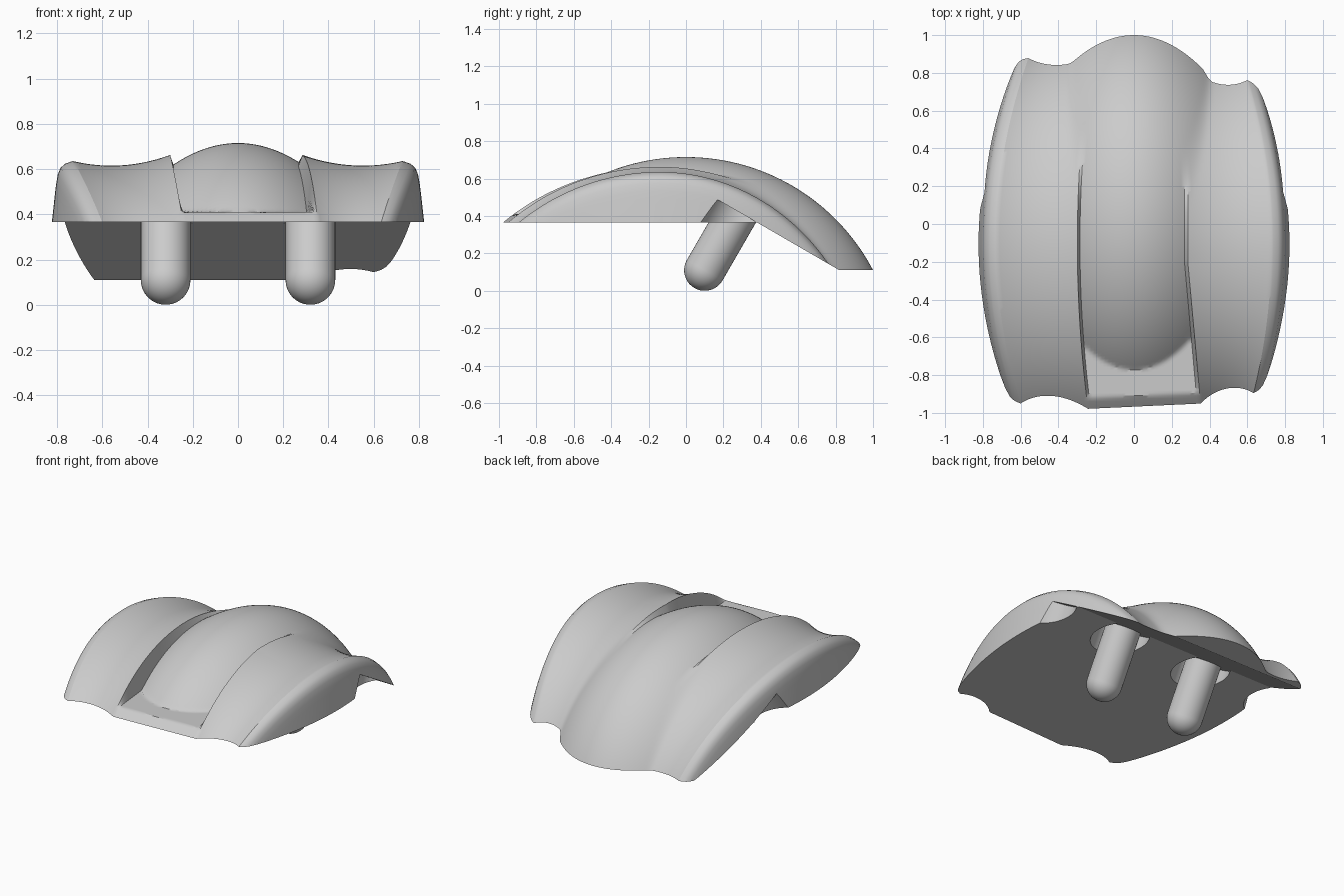
import bpy, bmesh, math
from mathutils import Matrix, Vector

if "Cube" in bpy.data.objects:
    bpy.data.objects.remove(bpy.data.objects["Cube"])

TILT = Matrix.Rotation(math.radians(-30), 4, 'X')   # peg axis, square to the sloped underside
PEG_X, PEG_R, PEG_LEN = 0.32, 0.11, 0.361


def make_object(name, bm):
    bmesh.ops.recalc_face_normals(bm, faces=bm.faces)
    mesh = bpy.data.meshes.new(name)
    bm.to_mesh(mesh)
    bm.free()
    ob = bpy.data.objects.new(name, mesh)
    bpy.context.collection.objects.link(ob)
    return ob


def activate(ob):
    bpy.ops.object.select_all(action='DESELECT')
    ob.select_set(True)
    bpy.context.view_layer.objects.active = ob


def cut(ob, cutter):
    cutter.hide_render = True
    activate(ob)
    mod = ob.modifiers.new("cut", 'BOOLEAN')
    mod.operation, mod.solver, mod.object = 'DIFFERENCE', 'EXACT', cutter
    bpy.ops.object.modifier_apply(modifier=mod.name)
    bpy.data.objects.remove(cutter)


def arc(r, d):
    return math.sqrt(max(r * r - d * d, 0)) if r > 0 else 0


def taper(y):
    return 1 - 0.245 * (y + 0.1) ** 2


# Arched side lobes: slightly longer on the left than on the right
def side(s, x, y):
    r = 1.125 + 0.7 * (min(max(abs(s), 0.3), 0.73) - 0.56) ** 2
    k = 1.06 - 0.06 * x if y < -0.14 else 1.01 - 0.085 * x
    return -0.51 + arc(r, (y + 0.14) / k)


# Central dome
def dome(x, y):
    return -0.414 + arc(1.129 - 1.17 * x * x, y)


def smooth_max(a, b, k=0.025):
    h = max(k - abs(a - b), 0) / k
    return max(a, b) + h * h * k / 4


# Rounded outer rim: (position, drop below the lobe)
RIM = [(0.74, 0.003), (0.765, 0.012), (0.785, 0.03), (0.797, 0.06),
       (0.804, 0.10), (0.809, 0.14), (0.823, 0.27), (0.86, 0.75)]
OUTER = [(0.3 + 0.43 * i / 22, 0) for i in range(23)] + RIM
INNER = [-1 + 2 * i / 32 for i in range(33)]


def section(y):
    w = taper(y)
    left = -0.3 * w
    right = 0.285 + 0.09 * max(0, -y - 0.2) if y < 0.2 else 0.285 - 0.05 * (y - 0.2)
    pts = []

    def lobe(sign, edge):
        out = []
        for s, drop in OUTER:
            x = edge + (sign * 0.82 * w - edge) * (s - 0.3) / 0.52
            out.append((x, y, smooth_max(side(s, x, y), dome(x, y)) - drop))
        return out

    pts += reversed(lobe(-1, left))
    l, r = left + 0.014, right - 0.018
    for u in INNER:                                  # channel with floor and front lip
        x = l + (r - l) * (u + 1) / 2
        pts.append((x, y, max(dome(x, y), min(0.41, side(0.3, x, y)))))
    return pts + lobe(1, right)


# Body: arched top sheet closed down to a deep base
bm = bmesh.new()
ROWS = 150
rows = [[bm.verts.new(p) for p in section(-1.12 + 2.26 * i / ROWS)] for i in range(ROWS + 1)]
for a, b in zip(rows, rows[1:]):
    for i in range(len(a) - 1):
        bm.faces.new((a[i], a[i + 1], b[i + 1], b[i]))
rim = [e for e in bm.edges if e.is_boundary]
ext = bmesh.ops.extrude_edge_only(bm, edges=rim)['geom']
for v in ext:
    if isinstance(v, bmesh.types.BMVert):
        v.co.z = -2
bmesh.ops.holes_fill(bm, edges=[e for e in bm.edges if e.is_boundary], sides=0)
body = make_object("body", bm)

# Underside cutter: flat front, sloped middle, flat back edge
bm = bmesh.new()
face = bm.faces.new([bm.verts.new((-1.5, y, z)) for y, z in
                     ((-2, 0.365), (0.38, 0.365), (0.82, 0.11), (2, 0.11), (2, -3), (-2, -3))])
geo = bmesh.ops.extrude_face_region(bm, geom=[face])['geom']
bmesh.ops.translate(bm, vec=(3, 0, 0), verts=[g for g in geo if isinstance(g, bmesh.types.BMVert)])
cut(body, make_object("underside_cutter", bm))

# Round recesses about the pegs and at the outer corners
for x in (-0.9, -PEG_X, PEG_X, 0.9):
    bm = bmesh.new()
    bmesh.ops.create_cone(bm, cap_ends=True, segments=48, radius1=0.17, radius2=0.17, depth=0.4,
                          matrix=Matrix.Translation((x, 0.1, 0.11)) @ TILT
                          @ Matrix.Translation((0, 0, PEG_LEN - 0.2)))
    cut(body, make_object("recess_cutter", bm))


# Round-ended pegs
def peg(name, x):
    bm = bmesh.new()
    n = 40
    prof = [(PEG_R * math.sin(a), -PEG_R * math.cos(a))
            for a in (math.pi / 2 * i / 10 for i in range(1, 11))] + [(PEG_R, PEG_LEN + 0.03)]
    rings = [[bm.verts.new((r * math.cos(math.tau * i / n), r * math.sin(math.tau * i / n), z))
              for i in range(n)] for r, z in prof]
    for a, b in zip(rings, rings[1:]):
        for i in range(n):
            bm.faces.new((a[i], a[(i + 1) % n], b[(i + 1) % n], b[i]))
    tip = bm.verts.new((0, 0, -PEG_R))
    for i in range(n):
        bm.faces.new((tip, rings[0][(i + 1) % n], rings[0][i]))
    bm.faces.new(rings[-1])
    bm.transform(Matrix.Translation((x, 0.1, 0.11)) @ TILT)
    return make_object(name, bm)


for ob in (body, peg("peg_left", -PEG_X), peg("peg_right", PEG_X)):
    activate(ob)
    bpy.ops.object.shade_smooth_by_angle(angle=math.radians(30))
